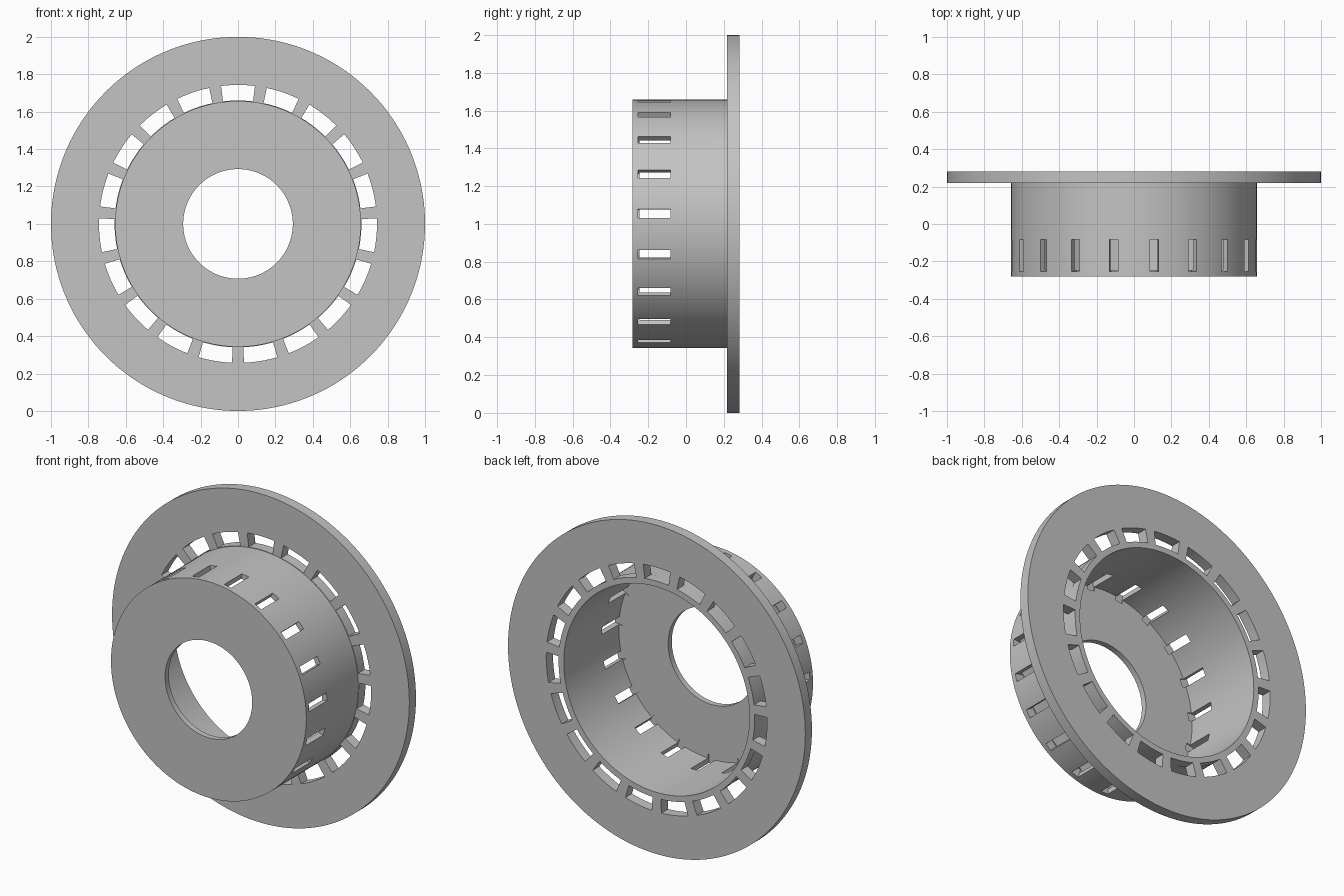
import bpy
import bmesh
from math import sin, cos, pi, radians

cube = bpy.data.objects.get("Cube")
if cube:
    bpy.data.objects.remove(cube, do_unlink=True)

COUNT = 19           # openings around the axis
SEGMENTS = COUNT * 8
CENTRE_Z = 1.0

grey = bpy.data.materials.new("plain grey")
grey.use_nodes = True
grey.diffuse_color = (0.55, 0.55, 0.55, 1)
grey.node_tree.nodes["Principled BSDF"].inputs["Base Color"].default_value = grey.diffuse_color


def polar(r, a, y):
    """Point at radius r and angle a around the front-to-back axis."""
    return (r * cos(a), y, CENTRE_Z + r * sin(a))


def make_object(name, bm):
    bmesh.ops.recalc_face_normals(bm, faces=bm.faces[:])
    mesh = bpy.data.meshes.new(name)
    bm.to_mesh(mesh)
    bm.free()
    obj = bpy.data.objects.new(name, mesh)
    bpy.context.collection.objects.link(obj)
    return obj


def lathe(name, profile):
    """Closed (radius, y) profile turned around the axis."""
    bm = bmesh.new()
    rings = [[bm.verts.new(polar(r, pi / 2 + 2 * pi * i / SEGMENTS, y)) for r, y in profile]
             for i in range(SEGMENTS)]
    n = len(profile)
    for i, ring in enumerate(rings):
        following = rings[(i + 1) % SEGMENTS]
        for j in range(n):
            k = (j + 1) % n
            bm.faces.new((ring[j], ring[k], following[k], following[j]))
    return make_object(name, bm)


def prism(bm, outline, y0, y1):
    """Extrude an (x, z) outline from y0 to y1."""
    front = [bm.verts.new((x, y0, z)) for x, z in outline]
    back = [bm.verts.new((x, y1, z)) for x, z in outline]
    bm.faces.new(front)
    bm.faces.new(back[::-1])
    for i in range(len(outline)):
        k = (i + 1) % len(outline)
        bm.faces.new((front[i], back[i], back[k], front[k]))


# Cup with bored front plate and wide rear flange
housing = lathe("flanged_housing", [
    (0.293, -0.282), (0.657, -0.282), (0.657, 0.218), (1.0, 0.218),
    (1.0, 0.282), (0.625, 0.282), (0.625, -0.247), (0.293, -0.247)])

# Cutters: curved flange windows and narrow wall slots, half a step apart
bm = bmesh.new()
half = radians(7.0)
for i in range(COUNT):
    a = pi / 2 + 2 * pi * i / COUNT
    steps = [a + half * (t / 3 - 1) for t in range(7)]
    arc = [(0.743, s) for s in steps] + [(0.66, s) for s in reversed(steps)]
    prism(bm, [polar(r, s, 0)[::2] for r, s in arc], 0.15, 0.35)

    b = a + pi / COUNT
    corners = [(0.6, -0.024), (0.72, -0.024), (0.72, 0.024), (0.6, 0.024)]
    prism(bm, [(r * cos(b) - w * sin(b), CENTRE_Z + r * sin(b) + w * cos(b))
               for r, w in corners], -0.253, -0.082)
cutter = make_object("opening_cutter", bm)
cutter.hide_render = True

# Cut the openings, bake the result and drop the cutter
mod = housing.modifiers.new("openings", 'BOOLEAN')
mod.operation = 'DIFFERENCE'
mod.solver = 'EXACT'
mod.object = cutter
bpy.context.view_layer.update()
graph = bpy.context.evaluated_depsgraph_get()
baked = bpy.data.meshes.new_from_object(housing.evaluated_get(graph))
housing.modifiers.clear()
housing.data = baked
bpy.data.objects.remove(cutter, do_unlink=True)
baked.materials.clear()
baked.materials.append(grey)

# Smooth round walls, sharp edges
for obj in bpy.context.selected_objects:
    obj.select_set(False)
bpy.context.view_layer.objects.active = housing
housing.select_set(True)
bpy.ops.object.shade_smooth_by_angle(angle=radians(30))
